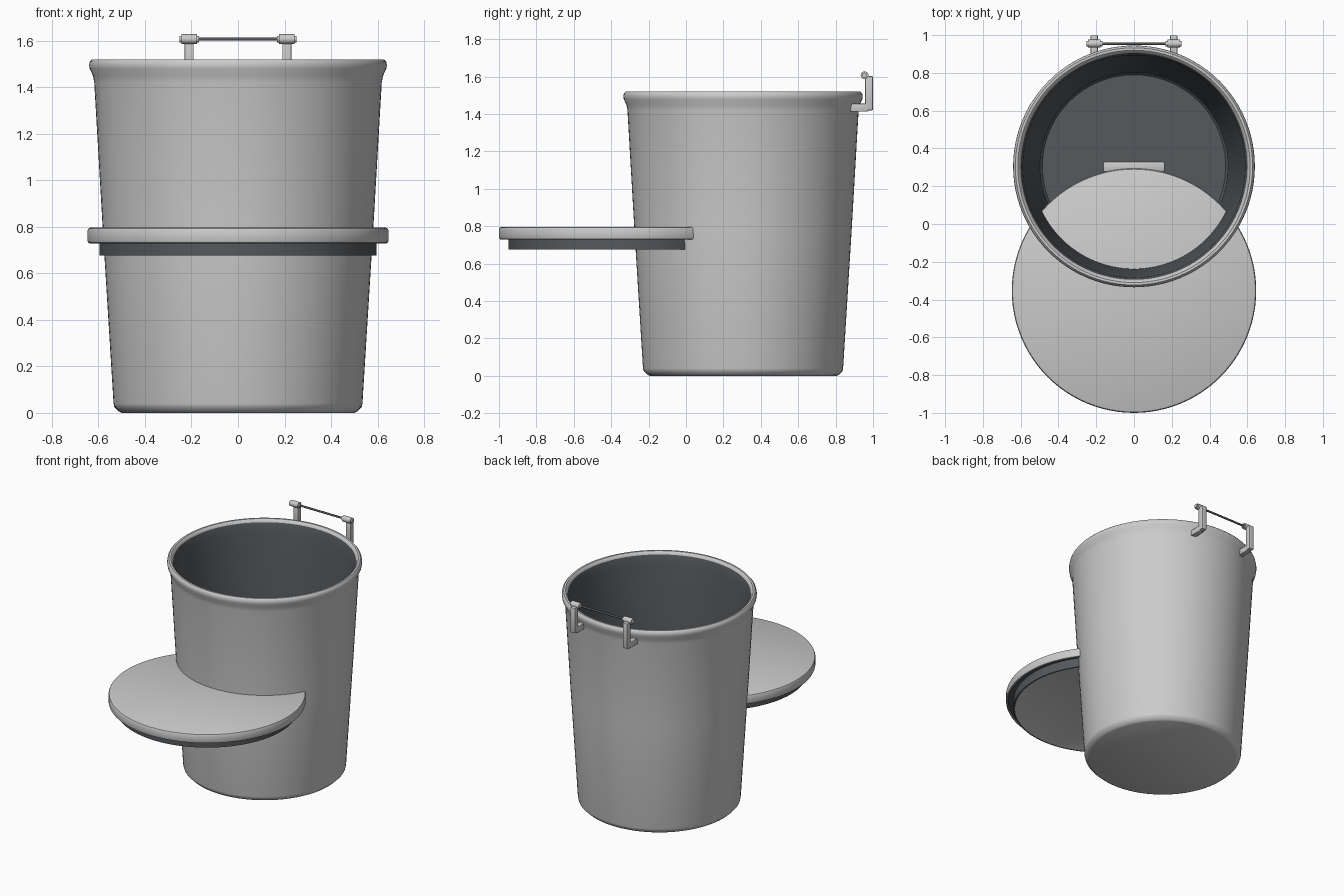
import bpy, bmesh, math
from mathutils import Matrix, Vector

if "Cube" in bpy.data.objects:
    bpy.data.objects.remove(bpy.data.objects["Cube"])

BY = 0.305   # bucket axis y
LY = -0.353  # lid axis y

dark = bpy.data.materials.new("dark_lining")
dark.diffuse_color = (0.09, 0.1, 0.11, 1)
dark.use_nodes = True
dark.node_tree.nodes["Principled BSDF"].inputs["Base Color"].default_value = dark.diffuse_color


def finish(bm, name, mat=None, angle=35):
    bmesh.ops.recalc_face_normals(bm, faces=bm.faces)
    me = bpy.data.meshes.new(name)
    bm.to_mesh(me)
    bm.free()
    ob = bpy.data.objects.new(name, me)
    bpy.context.collection.objects.link(ob)
    if mat:
        me.materials.append(mat)
    bpy.ops.object.select_all(action='DESELECT')
    ob.select_set(True)
    bpy.context.view_layer.objects.active = ob
    bpy.ops.object.shade_smooth_by_angle(angle=math.radians(angle))
    return ob


def lathe(name, profile, y, dark_test=None, n=96):
    """Revolve (radius, z) points about the vertical axis at y."""
    bm = bmesh.new()
    vs = [bm.verts.new((r, 0, z)) for r, z in profile]
    es = [bm.edges.new(p) for p in zip(vs, vs[1:])]
    bmesh.ops.spin(bm, geom=vs + es, cent=(0, 0, 0), axis=(0, 0, 1),
                   angle=2 * math.pi, steps=n, use_duplicate=False)
    bmesh.ops.remove_doubles(bm, verts=bm.verts, dist=1e-4)
    bmesh.ops.translate(bm, verts=bm.verts, vec=(0, y, 0))
    ob = finish(bm, name)
    if dark_test:
        grey = bpy.data.materials.get("grey") or bpy.data.materials.new("grey")
        ob.data.materials.append(grey)
        ob.data.materials.append(dark)
        for p in ob.data.polygons:
            d = p.center - Vector((0, y, 0))
            if dark_test(math.hypot(d.x, d.y), d.z, p.normal.z):
                p.material_index = 1
    return ob


def box(name, lo, hi, bevel=0.004):
    lo, hi = Vector(lo), Vector(hi)
    bm = bmesh.new()
    bmesh.ops.create_cube(bm, size=1)
    bmesh.ops.scale(bm, verts=bm.verts, vec=hi - lo)
    bmesh.ops.translate(bm, verts=bm.verts, vec=(lo + hi) / 2)
    bmesh.ops.bevel(bm, geom=bm.edges[:], offset=bevel, segments=2,
                    profile=0.5, affect='EDGES')
    return finish(bm, name)


def rod(name, x0, x1, y, z, r, mat=None):
    bm = bmesh.new()
    bmesh.ops.create_cone(bm, cap_ends=True, segments=24, radius1=r,
                          radius2=r, depth=abs(x1 - x0))
    bm.transform(Matrix.Translation(((x0 + x1) / 2, y, z))
                 @ Matrix.Rotation(math.pi / 2, 4, 'Y'))
    return finish(bm, name, mat)


# bucket: outer wall, flared rim, dark inner wall and floor
rim_inner_z = 1.5
lathe("bucket", [(0, 0), (0.50, 0), (0.512, 0.006), (0.532, 0.026),
                 (0.535, 0.04), (0.582, 0.8), (0.618, 1.42), (0.624, 1.45),
                 (0.638, 1.48), (0.64, 1.495), (0.637, 1.51), (0.628, 1.52),
                 (0.615, 1.52), (0.605, 1.512), (0.60, rim_inner_z),
                 (0.588, 1.44), (0.543, 0.8), (0.498, 0.06),
                 (0.485, 0.045), (0, 0.045)], BY,
      lambda r, z, nz: r < 0.6 and z > 0.044 and
      r < 0.50 + 0.069 * z)

# lid: rounded disc with an overhanging edge, and a plug below
lathe("lid", [(0, 0.797), (0.635, 0.797), (0.643, 0.793), (0.647, 0.785),
              (0.647, 0.74), (0.644, 0.732), (0.637, 0.729),
              (0.632, 0.735), (0.632, 0.745), (0.596, 0.745),
              (0.596, 0.677), (0.585, 0.677), (0.58, 0.68), (0, 0.68)], LY,
      lambda r, z, nz: 0.586 < r < 0.633 and z < 0.75)

# hinge leaf on the back edge of the lid
box("lid_hinge_leaf", (-0.165, 0.275, 0.735), (0.165, 0.33, 0.785), 0.01)

# pair of hinge brackets on the back of the bucket
for s, side in ((-1, "left"), (1, "right")):
    c = 0.21 * s
    box(side + "_bracket_foot", (c - 0.019, 0.87, 1.413),
        (c + 0.019, 0.975, 1.455))
    box(side + "_bracket_post", (c - 0.019, 0.958, 1.42),
        (c + 0.019, 0.999, 1.602))
    rod(side + "_bracket_barrel", c - 0.033, c + 0.033, 0.955, 1.607, 0.021)
    rod(side + "_pin_cap", c - 0.042, c + 0.042, 0.955, 1.607, 0.014)

# pin joining the two brackets
rod("hinge_pin", -0.25, 0.25, 0.955, 1.607, 0.007, dark)
